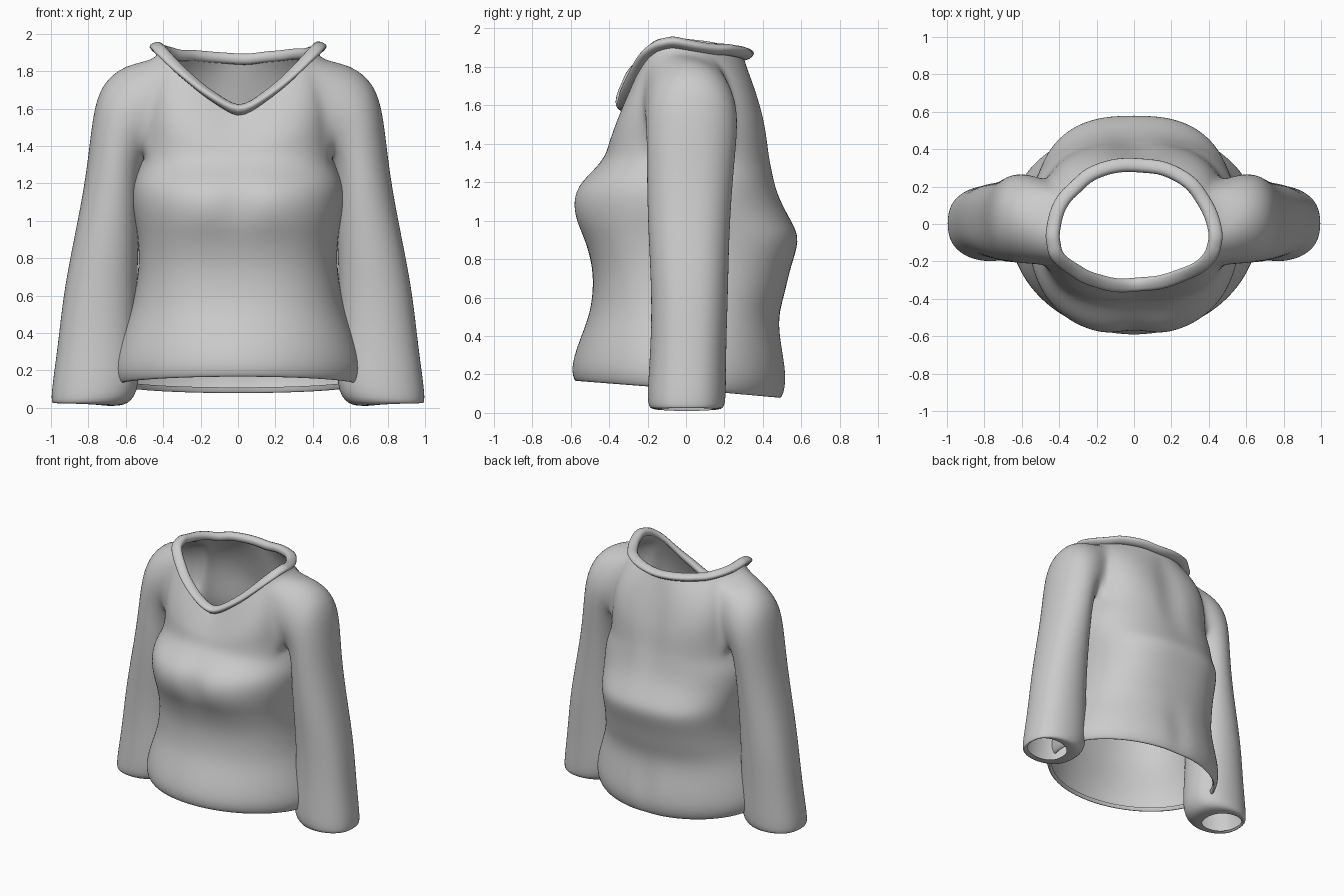
import bpy, bmesh, math, random
from mathutils import Vector

random.seed(4)
old = bpy.data.objects.get("Cube")
if old:
    bpy.data.objects.remove(old, do_unlink=True)

N = 40        # columns around the body
UPPER = 6     # rows between chest and neckline
ARM = 3       # half width of the armhole in columns

fabric = bpy.data.materials.new("grey fabric")
fabric.use_nodes = True
fabric.diffuse_color = (0.6, 0.6, 0.6, 1)
fabric.node_tree.nodes["Principled BSDF"].inputs["Base Color"].default_value = (0.6, 0.6, 0.6, 1)


def spow(v, e):
    return math.copysign(abs(v) ** e, v)


def bump(v, centre, width):
    return math.exp(-((v - centre) / width) ** 2)


def body_point(a, z, w, front, back, power):
    """Body section, squarer for a lower power; a = 0 faces the front."""
    x = w * spow(math.sin(a), power)
    c = math.cos(a)
    y = -(front if c > 0 else back) * spow(c, power)
    if c > 0:    # hollow between the bust
        y *= 1 - 0.07 * bump(x, 0, 0.08) * bump(z, 1.1, 0.14)
    else:        # spine and seat grooves
        y *= 1 - 0.06 * bump(x, 0, 0.05) * (bump(z, 0.28, 0.14) + bump(z, 1.35, 0.2))
    lift = 0.045 * max(0, 1 - (z - 0.115) / 0.4)
    return Vector((x, y, z + lift * c))


def neck_point(a):
    """V at the front, gently dipping curve at the back."""
    s, c = abs(math.sin(a)), math.cos(a)
    y = -0.07 - (0.24 if c > 0 else 0.37) * c
    z = 1.575 + 0.345 * s ** 1.35 if c > 0 else 1.92 + 0.065 * c
    return Vector((0.42 * math.sin(a), y, z))


def finish(name, bm, levels):
    bmesh.ops.recalc_face_normals(bm, faces=bm.faces)
    mesh = bpy.data.meshes.new(name)
    bm.to_mesh(mesh)
    bm.free()
    mesh.materials.append(fabric)
    for p in mesh.polygons:
        p.use_smooth = True
    ob = bpy.data.objects.new(name, mesh)
    bpy.context.collection.objects.link(ob)
    sub = ob.modifiers.new("smooth", "SUBSURF")
    sub.levels = sub.render_levels = levels


def bridge(bm, lower, upper):
    n = len(lower)
    for i in range(n):
        j = (i + 1) % n
        bm.faces.new((lower[i], lower[j], upper[j], upper[i]))


angles = [2 * math.pi * i / N for i in range(N)]

# Body rows: height, half width, front depth, back depth, squareness power
BODY = [
    (0.15, 0.63, 0.56, 0.485, 1), (0.1, 0.645, 0.575, 0.495, 1), (0.19, 0.685, 0.605, 0.54, 1),
    (0.35, 0.64, 0.56, 0.51, 0.95), (0.5, 0.58, 0.505, 0.48, 0.88), (0.62, 0.55, 0.485, 0.515, 0.82),
    (0.76, 0.53, 0.485, 0.545, 0.77), (0.9, 0.535, 0.53, 0.595, 0.76), (0.98, 0.55, 0.575, 0.56, 0.8),
    (1.08, 0.57, 0.605, 0.505, 0.84), (1.18, 0.57, 0.58, 0.47, 0.82), (1.26, 0.54, 0.49, 0.455, 0.8),
    (1.33, 0.51, 0.425, 0.44, 0.76),
]
# Sleeve rings: inner x, z, outer x, z, front y, back y
SLEEVE = [
    (0.50, 1.32, 0.60, 1.84, -0.215, 0.265), (0.51, 1.26, 0.73, 1.74, -0.21, 0.27),
    (0.52, 1.18, 0.78, 1.57, -0.205, 0.26), (0.525, 1.05, 0.81, 1.25, -0.205, 0.24),
    (0.53, 0.85, 0.875, 0.92, -0.195, 0.225), (0.54, 0.60, 0.935, 0.62, -0.18, 0.22),
    (0.535, 0.35, 0.965, 0.33, -0.185, 0.21), (0.52, 0.11, 1.005, 0.06, -0.205, 0.21),
    (0.58, 0.01, 0.995, 0.015, -0.195, 0.20), (0.69, 0.01, 0.975, 0.035, -0.13, 0.14),
]

# Sweater body
bm = bmesh.new()
rows = [[bm.verts.new(body_point(a, *r)) for a in angles] for r in BODY]
base = len(rows) - 1
for k in range(1, UPPER + 1):
    t = k / UPPER
    ring = []
    for a in angles:
        p, q = body_point(a, *BODY[-1]), neck_point(a)
        side = abs(math.sin(a))
        full = 0.7 if math.cos(a) > 0 else 1.5
        ring.append(bm.verts.new((p.x + (q.x - p.x) * t ** 1.9,
                                  p.y + (q.y - p.y) * t ** (1 + full * side),
                                  p.z + (q.z - p.z) * t ** (0.85 - 0.25 * side))))
    rows.append(ring)

# Skin the rows, leaving an armhole on each side
for r in range(len(rows) - 1):
    for i in range(N):
        from_side = min(abs(i + 0.5 - N / 4), abs(i + 0.5 - 3 * N / 4))
        if base <= r < len(rows) - 2 and from_side < ARM:
            continue
        j = (i + 1) % N
        bm.faces.new((rows[r][i], rows[r][j], rows[r + 1][j], rows[r + 1][i]))

# Sleeves grow out of the armhole edges
mid, top = N // 4, len(rows) - 2
path = [(base, mid + i) for i in range(ARM + 1)]
path += [(r, mid + ARM) for r in range(base + 1, top + 1)]
path += [(top, mid + i) for i in range(ARM - 1, -ARM - 1, -1)]
path += [(r, mid - ARM) for r in range(top - 1, base - 1, -1)]
path += [(base, mid + i) for i in range(1 - ARM, 0)]
for side in (1, -1):
    loop = [rows[r][(side * c) % N] for r, c in path]
    for n, (xi, zi, xo, zo, y0, y1) in enumerate(SLEEVE):
        ring = []
        for k in range(len(loop)):
            th = 2 * math.pi * k / len(loop)
            f = (1 - math.cos(th)) / 2
            y = (y0 + y1) / 2 + (y1 - y0) / 2 * spow(math.sin(th), max(0.8, 1 - 0.05 * n))
            ring.append(bm.verts.new((side * (xi + (xo - xi) * f), y, zi + (zo - zi) * f)))
        bridge(bm, loop, ring)
        loop = ring
bmesh.ops.delete(bm, geom=[v for v in bm.verts if not v.link_faces], context='VERTS')
finish("sweater_body_and_sleeves", bm, 2)

# Folded neck band, slightly uneven like cloth
BAND = [(-0.01, -0.025), (0.035, -0.015), (0.065, 0.015), (0.045, 0.035), (0.0, 0.048), (-0.025, 0.02)]
bm = bmesh.new()
sections = []
for a in angles:
    p = neck_point(a)
    out = Vector((math.sin(a), -math.cos(a), 0))
    wobble = random.uniform(-0.008, 0.008)
    sections.append([bm.verts.new(p + out * (o + wobble) + Vector((0, 0, u + wobble)))
                     for o, u in BAND])
for i in range(N):
    bridge(bm, sections[i], sections[(i + 1) % N])
finish("neck_band", bm, 1)
